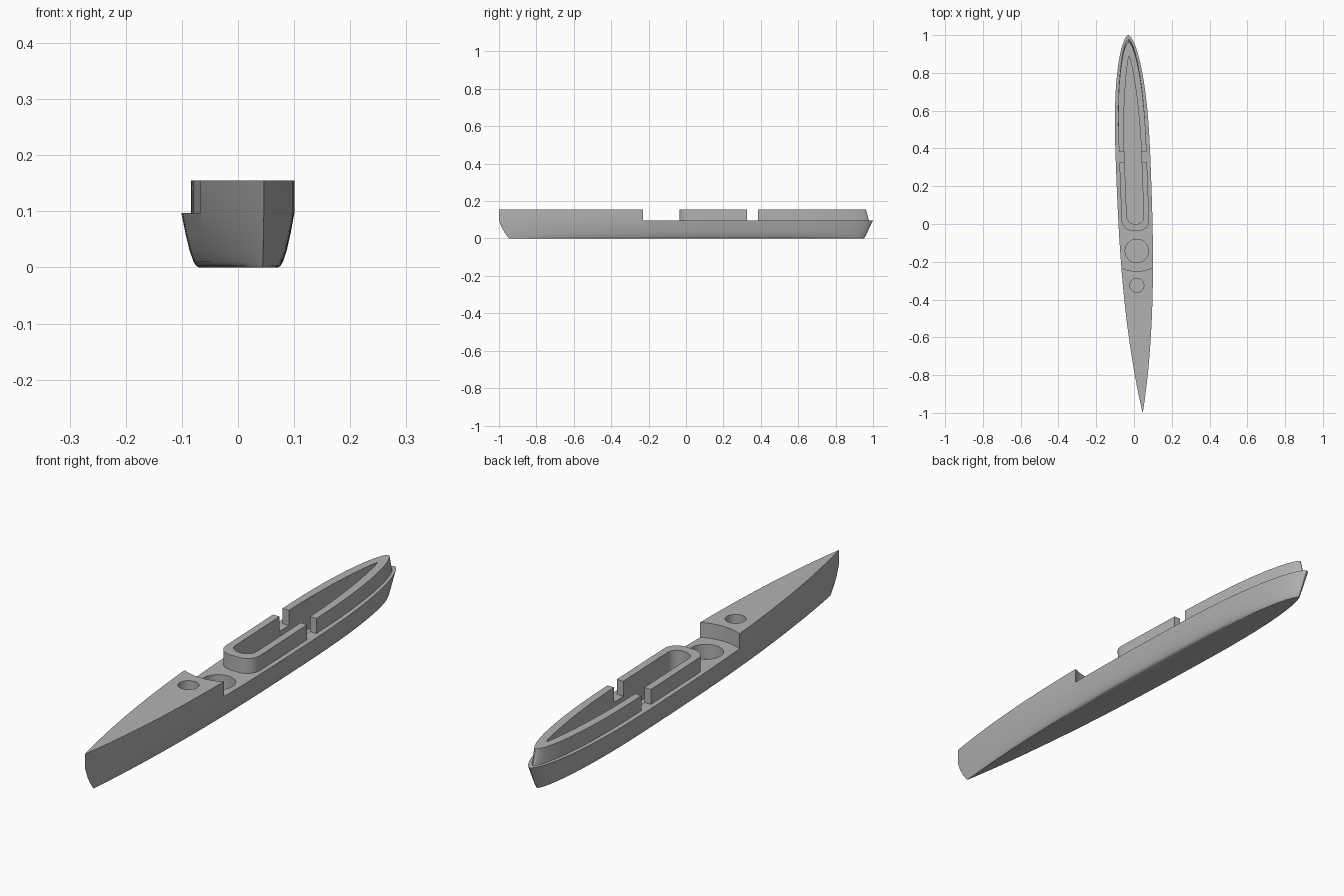
import bpy, bmesh, math

if "Cube" in bpy.data.objects:
    bpy.data.objects.remove(bpy.data.objects["Cube"])

grey = bpy.data.materials.new("plain_grey")
grey.diffuse_color = (0.45, 0.45, 0.45, 1)
grey.use_nodes = True
grey.node_tree.nodes["Principled BSDF"].inputs["Base Color"].default_value = grey.diffuse_color
DECK, TOP = 0.097, 0.155


def centre(y):
    # the keel line is turned slightly, so its x drifts along y
    return 0.008 - 0.038 * y


def make(name, bm):
    bmesh.ops.recalc_face_normals(bm, faces=bm.faces[:])
    me = bpy.data.meshes.new(name)
    bm.to_mesh(me)
    bm.free()
    me.materials.append(grey)
    ob = bpy.data.objects.new(name, me)
    bpy.context.collection.objects.link(ob)
    return ob


def loft(name, half, a, b, rings, n=64):
    """Stack outlines x = +-half(s), s in a..b; ring = (z, y start, y end, width factor)."""
    ss = [a + (b - a) * (1 - math.cos(math.pi * i / n)) / 2 for i in range(n + 1)]
    side = [(s, max(half(s), 0)) for s in ss]
    outline = side + [(s, -w) for s, w in reversed(side) if w > 1e-4]
    bm = bmesh.new()
    loops = []
    for z, y0, y1, k in rings:
        loop = []
        for s, w in outline:
            y = y0 + (s - a) / (b - a) * (y1 - y0)
            loop.append(bm.verts.new((centre(y) + w * k, y, z)))
        loops.append(loop)
    for lo, hi in zip(loops, loops[1:]):
        for i in range(len(lo)):
            j = (i + 1) % len(lo)
            bm.faces.new((lo[i], lo[j], hi[j], hi[i]))
    bm.faces.new(loops[0])
    bm.faces.new(loops[-1])
    return make(name, bm)


def prism(name, pts, z0, z1):
    bm = bmesh.new()
    lo = [bm.verts.new((x, y, z0)) for x, y in pts]
    hi = [bm.verts.new((x, y, z1)) for x, y in pts]
    for i in range(len(pts)):
        j = (i + 1) % len(pts)
        bm.faces.new((lo[i], lo[j], hi[j], hi[i]))
    bm.faces.new(lo)
    bm.faces.new(hi)
    return make(name, bm)


def circle(x, y, r, n=48):
    return [(x + r * math.cos(2 * math.pi * i / n), y + r * math.sin(2 * math.pi * i / n)) for i in range(n)]


def cut(ob, cutter):
    m = ob.modifiers.new("cut", 'BOOLEAN')
    m.operation, m.solver, m.object = 'DIFFERENCE', 'EXACT', cutter
    bpy.context.view_layer.objects.active = ob
    bpy.ops.object.modifier_apply(modifier=m.name)


def hull_half(s):
    if s > 0.3:
        return 0.092 * max(0, 1 - ((s - 0.3) / 0.7) ** 2.6) ** 0.6
    return 0.092 * max(0, 1 - ((0.3 - s) / 1.3) ** 2.65) ** 0.97


def pod_half(w, r, front, start, end, p, q):
    """Rounded front, straight sides, tapered stern."""
    def f(s):
        if s > start:
            return w * max(0, 1 - min(1, (s - start) / (end - start)) ** p) ** q
        d = min(max(s - front, 0), r)
        return w - r + math.sqrt(r * r - (r - d) ** 2)
    return f


# hull, flaring up from a rounded flat bottom
hull = loft("hull", hull_half, -1, 1, [
    (0, -0.945, 0.950, 0.65), (0.003, -0.948, 0.953, 0.71), (0.010, -0.954, 0.958, 0.76),
    (0.030, -0.969, 0.968, 0.84), (0.060, -0.986, 0.982, 0.92), (DECK, -1, 1, 1), (TOP, -1, 1, 1)])

# raised wall on the deck
wall = loft("deckhouse_wall", pod_half(0.073, 0.055, -0.035, 0.38, 0.978, 2.4, 0.6), -0.035, 0.978,
            [(DECK - 0.002, -0.035, 0.978, 1), (TOP, -0.035, 0.962, 1)])

# cutters: deck step, wells, pocket, side gap
arc = [(0.015 + 0.15 * i / 16, -0.06 - math.sqrt(0.19 ** 2 - (0.15 * i / 16) ** 2)) for i in range(-16, 17)]
step = prism("step_cutter", arc + [(0.165, 1.2), (-0.135, 1.2)], DECK, 0.3)
well = prism("well_cutter", circle(0.015, -0.143, 0.062), 0.04, 0.3)
bow_hole = prism("bow_hole_cutter", circle(0.015, -0.325, 0.037), 0.085, 0.3)
pocket = loft("pocket_cutter", pod_half(0.045, 0.04, 0.0, 0.4, 0.89, 1.8, 0.8), 0.0, 0.89,
              [(0.035, 0, 0.89, 1), (0.3, 0, 0.89, 1)])
gap = prism("gap_cutter", [(-0.2, 0.325), (0.2, 0.325), (0.2, 0.385), (-0.2, 0.385)], DECK - 0.01, 0.3)

for c in (step, well, bow_hole, pocket):
    cut(hull, c)
for c in (pocket, gap):
    cut(wall, c)
for c in (step, well, bow_hole, pocket, gap):
    bpy.data.objects.remove(c)

# smooth sides, sharp edges
for ob in (hull, wall):
    bpy.ops.object.select_all(action='DESELECT')
    ob.select_set(True)
    bpy.context.view_layer.objects.active = ob
    bpy.ops.object.shade_smooth_by_angle(angle=math.radians(30))
